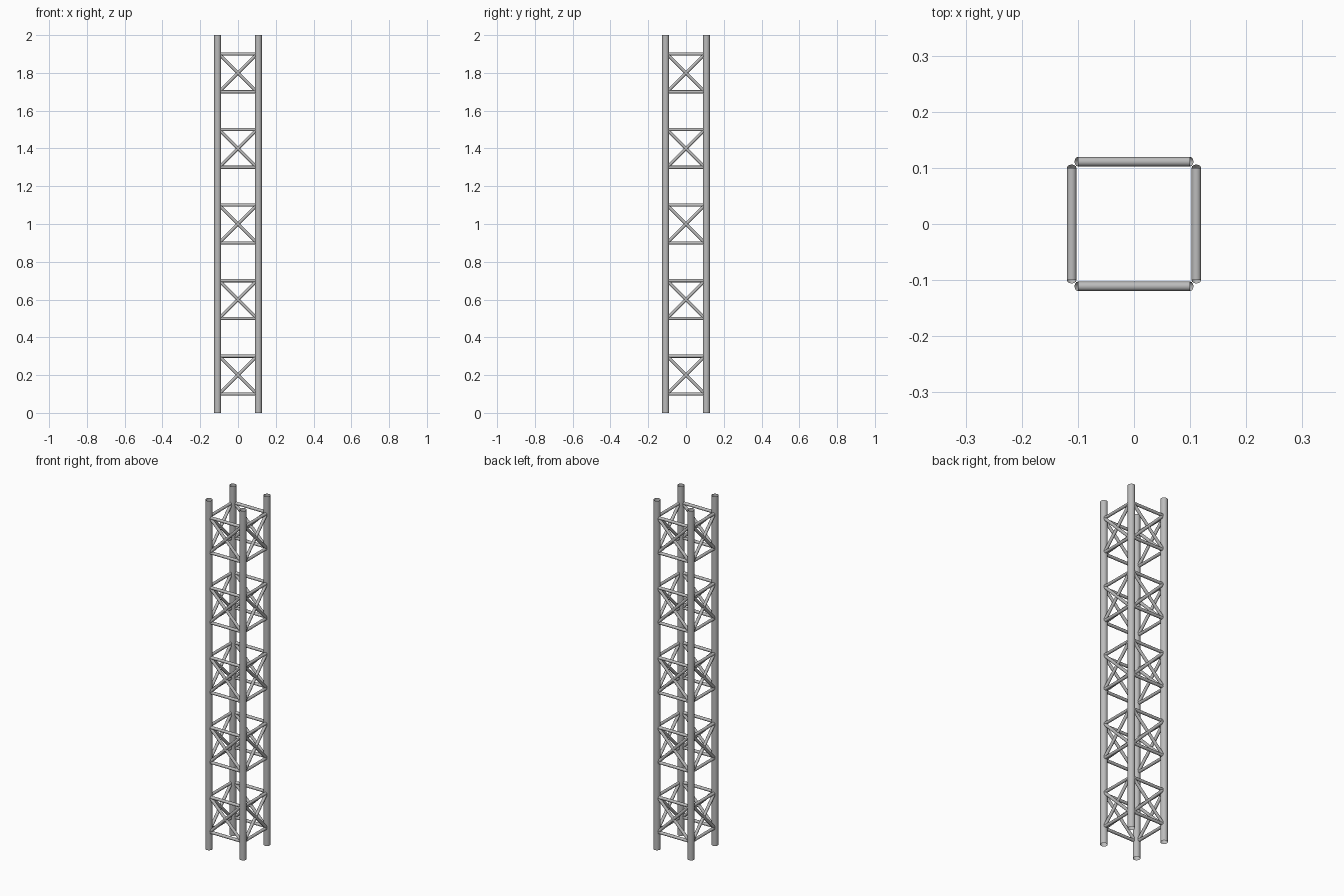
import bpy
import math
from mathutils import Vector

cube = bpy.data.objects.get("Cube")
if cube:
    bpy.data.objects.remove(cube)

HALF = 0.108        # chord axis distance from the centre
FACE = 0.111        # brace plane distance from the centre
REACH = 0.1         # half width and half height of a braced bay
CHORD_R = 0.019
BRACE_R = 0.0085

steel = bpy.data.materials.new("grey_steel")
steel.use_nodes = True
steel.diffuse_color = (0.5, 0.5, 0.5, 1)
steel.node_tree.nodes["Principled BSDF"].inputs["Base Color"].default_value = (0.5, 0.5, 0.5, 1)


def tube(name, start, end, radius, sides):
    """Open-ended round tube between two points."""
    start, end = Vector(start), Vector(end)
    axis = end - start
    bpy.ops.mesh.primitive_cylinder_add(
        vertices=sides, radius=radius, depth=axis.length, end_fill_type='NOTHING',
        location=(start + end) / 2, rotation=axis.to_track_quat('Z', 'Y').to_euler())
    obj = bpy.context.object
    obj.name = name
    obj.data.materials.append(steel)
    bpy.ops.object.shade_smooth_by_angle(angle=math.radians(50))
    return obj


# Four upright corner chords
for x in (-HALF, HALF):
    for y in (-HALF, HALF):
        side = "left" if x > 0 else "right"
        end = "back" if y > 0 else "front"
        tube(f"{end}_{side}_chord", (x, y, 0), (x, y, 2), CHORD_R, 16)

# Braced bays: two rungs and a crossed pair of diagonals on every face
faces = {
    "front": lambda u, z: (u, -FACE, z),
    "back": lambda u, z: (u, FACE, z),
    "left": lambda u, z: (FACE, u, z),
    "right": lambda u, z: (-FACE, u, z),
}
bars = {
    "lower_rung": (-1, -1, 1, -1),
    "upper_rung": (-1, 1, 1, 1),
    "rising_diagonal": (-1, -1, 1, 1),
    "falling_diagonal": (-1, 1, 1, -1),
}
for bay in range(5):
    middle = 0.2 + 0.4 * bay
    for face, place in faces.items():
        for bar, (u1, z1, u2, z2) in bars.items():
            tube(f"{face}_{bar}_{bay + 1}",
                 place(u1 * REACH, middle + z1 * REACH),
                 place(u2 * REACH, middle + z2 * REACH), BRACE_R, 12)
